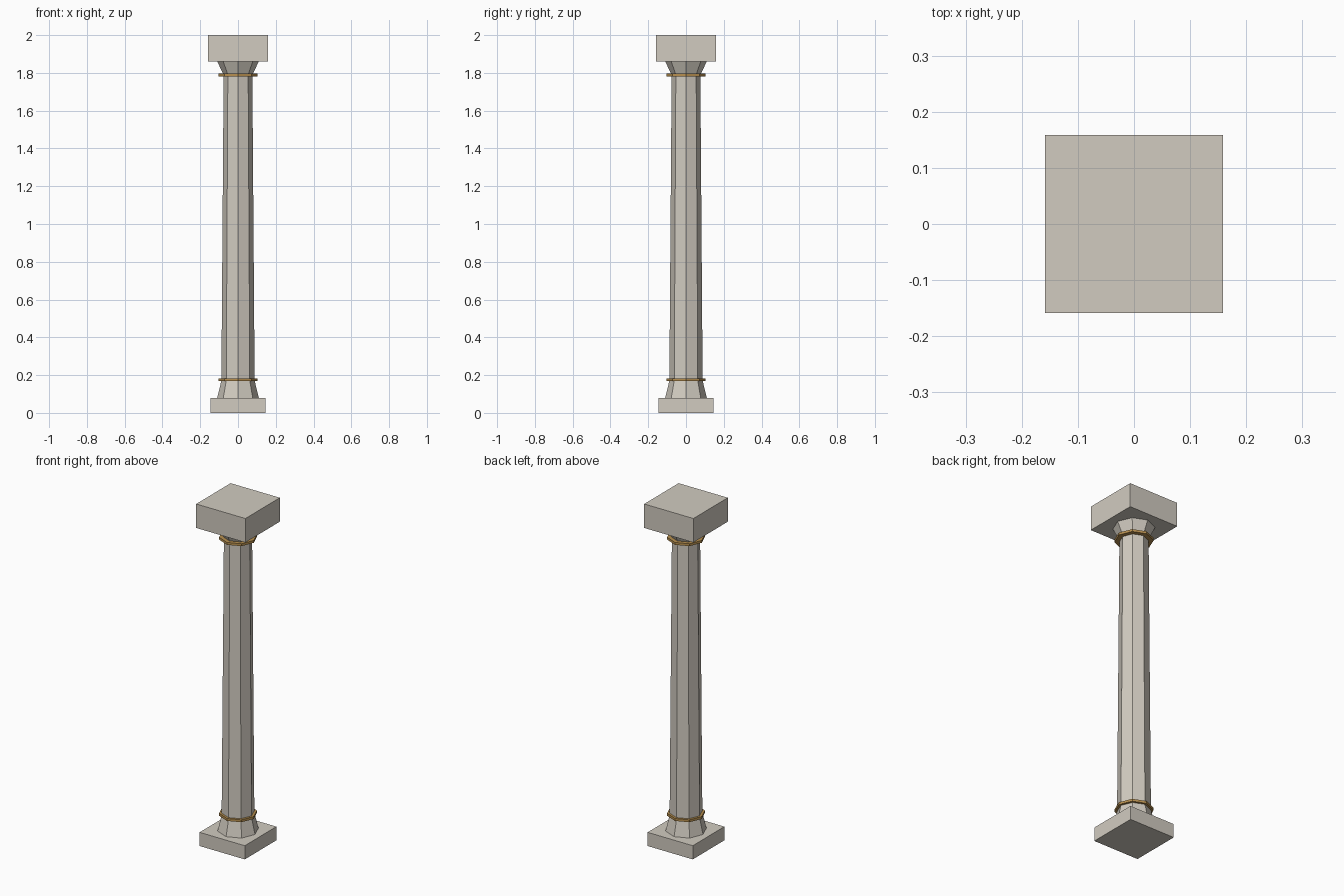
import bpy
import math

if "Cube" in bpy.data.objects:
    bpy.data.objects.remove(bpy.data.objects["Cube"])


def material(name, rgb):
    mat = bpy.data.materials.new(name)
    mat.diffuse_color = (*rgb, 1)
    mat.use_nodes = True
    mat.node_tree.nodes["Principled BSDF"].inputs["Base Color"].default_value = mat.diffuse_color
    return mat


stone = material("pale_stone", (0.64, 0.60, 0.53))
gold = material("aged_gold", (0.48, 0.28, 0.08))


def block(name, half, z0, z1):
    """Square slab between two heights."""
    bpy.ops.mesh.primitive_cube_add(size=1, location=(0, 0, (z0 + z1) / 2))
    ob = bpy.context.object
    ob.name = name
    ob.scale = (2 * half, 2 * half, z1 - z0)
    ob.data.materials.append(stone)


def octagon(name, r0, r1, z0, z1, mat):
    """Tapered eight-sided drum with corners on the x and y axes."""
    bpy.ops.mesh.primitive_cone_add(vertices=8, radius1=r0, radius2=r1,
                                    depth=z1 - z0, location=(0, 0, (z0 + z1) / 2))
    ob = bpy.context.object
    ob.name = name
    ob.data.materials.append(mat)


# Square slabs at foot and head
block("plinth", 0.146, 0.0, 0.08)
block("abacus", 0.159, 1.86, 2.0)

# Flared foot, tapering shaft and flared head
octagon("base_flare", 0.11, 0.087, 0.08, 0.175, stone)
octagon("shaft", 0.088, 0.076, 0.175, 1.79, stone)
octagon("capital_flare", 0.076, 0.11, 1.79, 1.86, stone)

# Gold collars where the shaft meets the flares
for name, z in (("lower_collar", 0.176), ("upper_collar", 1.789)):
    octagon(name, 0.102, 0.102, z - 0.007, z + 0.007, gold)
